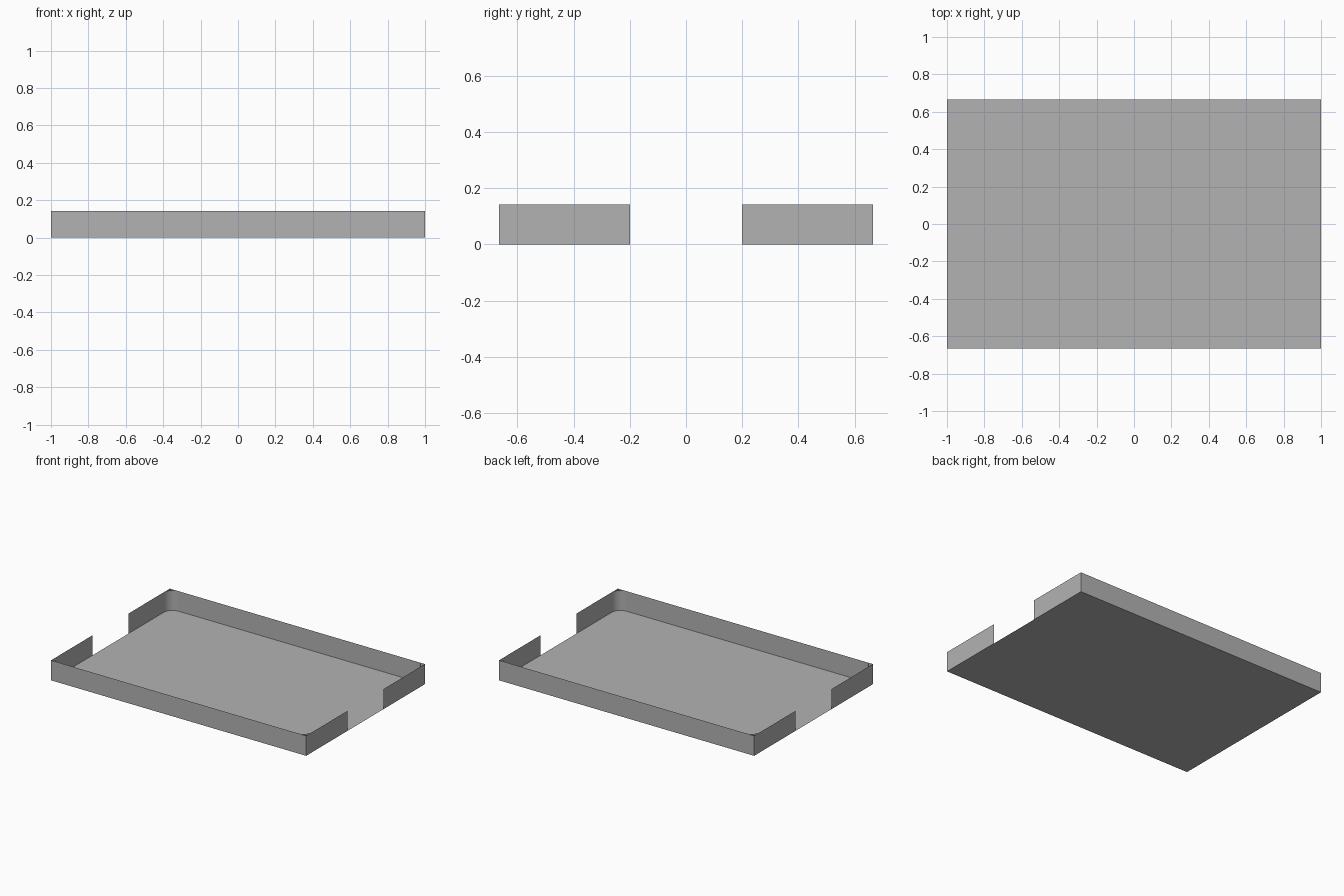
import bpy
import bmesh
from math import sin, cos, pi

cube = bpy.data.objects.get("Cube")
if cube:
    bpy.data.objects.remove(cube)

HALF_X, HALF_Y, HEIGHT = 1.0, 0.665, 0.142
GAP, RADIUS, STEPS = 0.2, 0.07, 10

grey = bpy.data.materials.new("light grey")
grey.use_nodes = True
colour = (0.45, 0.45, 0.45, 1)
grey.diffuse_color = colour
grey.node_tree.nodes["Principled BSDF"].inputs["Base Color"].default_value = colour


def finish(name, bm):
    mesh = bpy.data.meshes.new(name)
    bm.to_mesh(mesh)
    bm.free()
    mesh.materials.append(grey)
    obj = bpy.data.objects.new(name, mesh)
    bpy.context.collection.objects.link(obj)
    return obj


def sheet_wall(name, path, smooth=False):
    """Raise an open path on the floor into a thin upright sheet."""
    bm = bmesh.new()
    low = [bm.verts.new((x, y, 0)) for x, y in path]
    high = [bm.verts.new((x, y, HEIGHT)) for x, y in path]
    for i in range(len(path) - 1):
        face = bm.faces.new((low[i], low[i + 1], high[i + 1], high[i]))
        face.smooth = smooth
    return finish(name, bm)


# Flat tray floor
bm = bmesh.new()
bm.faces.new([bm.verts.new((sx * HALF_X, sy * HALF_Y, 0))
              for sx, sy in ((-1, -1), (1, -1), (1, 1), (-1, 1))])
finish("tray_floor", bm)

# Front and back rims, each wrapping round to the open handle gaps
for side, s in (("front", -1), ("back", 1)):
    sheet_wall(side + "_rim", [(s * HALF_X, s * GAP), (s * HALF_X, s * HALF_Y),
                               (-s * HALF_X, s * HALF_Y), (-s * HALF_X, s * GAP)])

    # Rounded inner corners
    for end, e in (("left", 1), ("right", -1)):
        cx, cy = e * (HALF_X - RADIUS), s * (HALF_Y - RADIUS)
        angles = [i * pi / 2 / STEPS for i in range(STEPS + 1)]
        arc = [(cx + e * RADIUS * cos(a), cy + s * RADIUS * sin(a)) for a in angles]
        if e * s < 0:
            arc.reverse()
        sheet_wall(f"{side}_{end}_inner_corner", arc, smooth=True)
